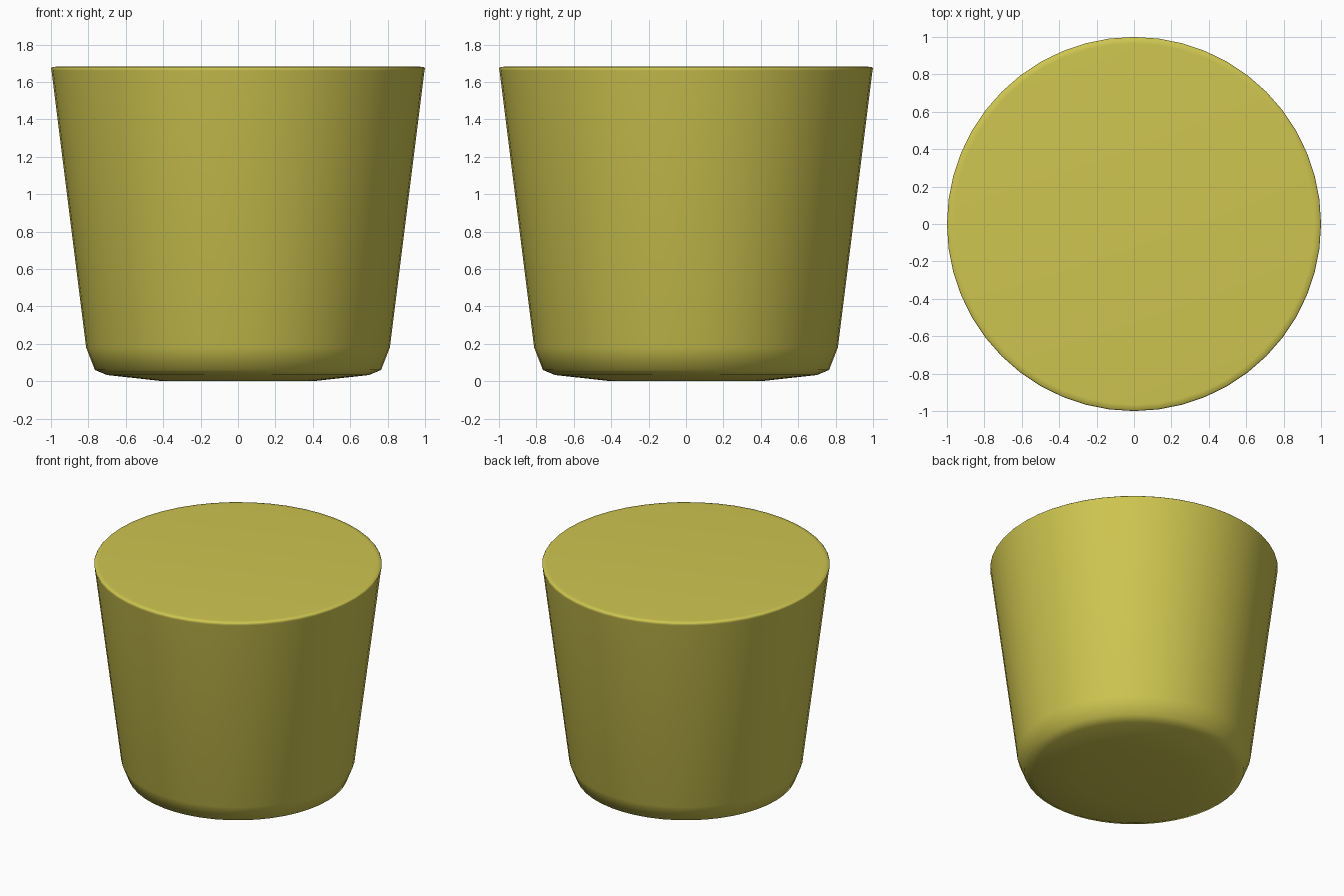
import bpy, bmesh, math

if "Cube" in bpy.data.objects:
    bpy.data.objects.remove(bpy.data.objects["Cube"])

SEGMENTS = 48

# Half profile (radius, height) from the base centre to the top centre
PROFILE = [(0.40, 0.0), (0.70, 0.033), (0.765, 0.06), (0.812, 0.18),
           (0.997, 1.66), (1.0, 1.673), (0.994, 1.68), (0.965, 1.682)]


def lathe(name, profile, color):
    bm = bmesh.new()
    rings = []
    for r, z in profile:
        rings.append([bm.verts.new((r * math.cos(2 * math.pi * i / SEGMENTS),
                                    r * math.sin(2 * math.pi * i / SEGMENTS), z))
                      for i in range(SEGMENTS)])
    for a, b in zip(rings, rings[1:]):
        for i in range(SEGMENTS):
            j = (i + 1) % SEGMENTS
            bm.faces.new((a[i], a[j], b[j], b[i]))
    # Flat caps
    bm.faces.new(rings[0][::-1])
    bm.faces.new(rings[-1])
    mesh = bpy.data.meshes.new(name)
    bm.to_mesh(mesh)
    bm.free()
    obj = bpy.data.objects.new(name, mesh)
    bpy.context.collection.objects.link(obj)
    mat = bpy.data.materials.new(name + "_yellow")
    mat.diffuse_color = color
    mat.use_nodes = True
    mat.node_tree.nodes["Principled BSDF"].inputs["Base Color"].default_value = mat.diffuse_color
    mesh.materials.append(mat)
    bpy.context.view_layer.objects.active = obj
    obj.select_set(True)
    bpy.ops.object.shade_smooth_by_angle(angle=math.radians(75))
    return obj


# Solid tapered tumbler body
lathe("tapered_body", PROFILE, (0.62, 0.56, 0.08, 1.0))
